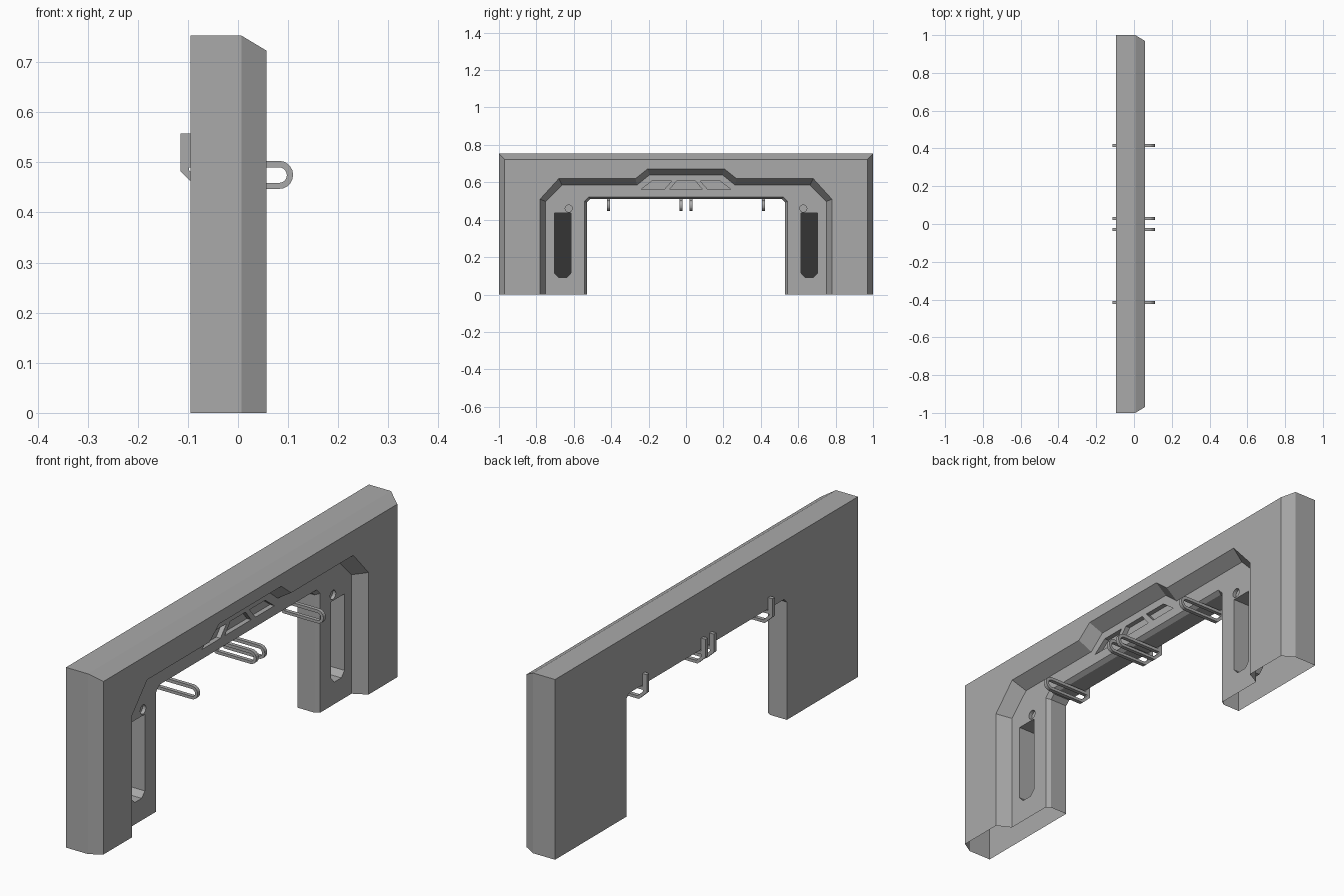
import bpy, bmesh, math

if "Cube" in bpy.data.objects:
    bpy.data.objects.remove(bpy.data.objects["Cube"])


def material(name, v):
    m = bpy.data.materials.new(name)
    m.diffuse_color = (v, v, v, 1)
    m.use_nodes = True
    m.node_tree.nodes["Principled BSDF"].inputs["Base Color"].default_value = m.diffuse_color
    return m


GREY = material("wall grey", 0.40)
DARK = material("dark grille", 0.036)


def link(name, mesh):
    ob = bpy.data.objects.new(name, mesh)
    bpy.context.collection.objects.link(ob)
    return ob


def loft(name, sections):
    """Solid through sections (x, [(y, z), ...]) that share a point count."""
    bm = bmesh.new()
    rings = [[bm.verts.new((x, y, z)) for y, z in pts] for x, pts in sections]
    n = len(rings[0])
    for a, b in zip(rings, rings[1:]):
        for i in range(n):
            j = (i + 1) % n
            bm.faces.new((a[i], a[j], b[j], b[i]))
    bm.faces.new(rings[0])
    bm.faces.new(rings[-1])
    bmesh.ops.recalc_face_normals(bm, faces=bm.faces)
    me = bpy.data.meshes.new(name)
    bm.to_mesh(me)
    bm.free()
    return link(name, me)


def sym(half):
    """Close a right-hand half outline by mirroring it in y."""
    return half + [(-y, z) for y, z in reversed(half)]


def flip(pts, s):
    return [(s * y, z) for y, z in pts]


BACK, SHOULDER, FRONT, RECESS, POCKET = -0.095, 0.007, 0.057, 0.0, -0.075

# Wall block with chamfered front edges
full = sym([(1, 0), (1, 0.753)])
small = sym([(0.97, 0), (0.97, 0.723)])
wall = loft("gate_wall", [(BACK, full), (SHOULDER, full), (FRONT, small)])

# Stepped recess around the doorway
outer = sym([(0.78, -0.05), (0.78, 0.51), (0.68, 0.62), (0.27, 0.62), (0.205, 0.672)])
inner = sym([(0.75, -0.05), (0.75, 0.497), (0.663, 0.585), (0.262, 0.585), (0.195, 0.64)])
cutters = [loft("recess_cutter", [(RECESS, inner), (FRONT, outer), (0.1, outer)])]

# Doorway with a bevelled front rim
door = sym([(0.53, -0.06), (0.53, 0.492), (0.512, 0.51)])
rim = sym([(0.542, -0.06), (0.542, 0.498), (0.518, 0.522)])
cutters.append(loft("door_cutter", [(-0.2, door), (-0.018, door), (RECESS, rim), (0.12, rim)]))

# Deep side slots and round holes
slot = [(0.615, 0.435), (0.703, 0.435), (0.703, 0.115), (0.682, 0.092),
        (0.636, 0.092), (0.615, 0.115)]
hole = [(0.627 + 0.019 * math.cos(a * math.pi / 8), 0.46 + 0.019 * math.sin(a * math.pi / 8))
        for a in range(16)]
side_panel = [(0.24, 0.562), (0.18, 0.608), (0.076, 0.608), (0.116, 0.562)]
for s in (-1, 1):
    for name, pts, depth in (("slot", slot, POCKET), ("hole", hole, -0.015),
                             ("panel", side_panel, -0.02)):
        p = flip(pts, s)
        cutters.append(loft(name + "_cutter", [(depth, p), (0.03, p)]))
# Middle panel above the doorway
mid = sym([(0.087, 0.562), (0.05, 0.608)])
cutters.append(loft("panel_cutter", [(-0.02, mid), (0.03, mid)]))

for c in cutters:
    c.hide_render = True
    mod = wall.modifiers.new(c.name, "BOOLEAN")
    mod.operation, mod.solver, mod.object = "DIFFERENCE", "EXACT", c

# Bake the cuts, open the underside, darken the slot backs
deps = bpy.context.evaluated_depsgraph_get()
me = bpy.data.meshes.new_from_object(wall.evaluated_get(deps))
wall.modifiers.clear()
wall.data = me
for c in cutters:
    bpy.data.objects.remove(c)
me.materials.clear()
me.materials.append(GREY)
me.materials.append(DARK)
bm = bmesh.new()
bm.from_mesh(me)
bmesh.ops.delete(bm, geom=[f for f in bm.faces if all(v.co.z < 1e-4 for v in f.verts)],
                 context="FACES_ONLY")
for f in bm.faces:
    f.smooth = False
    f.material_index = int(all(abs(v.co.x - POCKET) < 1e-3 for v in f.verts))
bm.to_mesh(me)
bm.free()


def arc(cx, cz, r, n=10):
    return [(cx + r * math.cos(t), cz + r * math.sin(t))
            for t in (math.pi * (i / n - 0.5) for i in range(n + 1))]


# Looped hooks under the lintel, with an upright tab behind the wall
ring = ([(-0.115, 0.558), (-0.115, 0.482), (-0.078, 0.447)] + arc(0.082, 0.475, 0.028)
        + [(-0.094, 0.503), (-0.094, 0.558)])
gap = [(-0.098, 0.49), (-0.098, 0.484), (-0.072, 0.459)] + arc(0.082, 0.4745, 0.0155)
for i, y in enumerate((-0.415, -0.028, 0.028, 0.415)):
    cu = bpy.data.curves.new("hook", "CURVE")
    cu.dimensions, cu.fill_mode, cu.extrude = "2D", "BOTH", 0.008
    for pts in (ring, gap):
        sp = cu.splines.new("POLY")
        sp.points.add(len(pts) - 1)
        for p, (x, z) in zip(sp.points, pts):
            p.co = (x, z, 0, 1)
        sp.use_cyclic_u = True
    tmp = link("hook_curve", cu)
    deps = bpy.context.evaluated_depsgraph_get()
    mesh = bpy.data.meshes.new_from_object(tmp.evaluated_get(deps))
    bpy.data.objects.remove(tmp)
    mesh.materials.clear()
    mesh.materials.append(GREY)
    for p in mesh.polygons:
        p.use_smooth = False
    hook = link("hook_%d" % (i + 1), mesh)
    hook.rotation_euler = (math.pi / 2, 0, 0)
    hook.location = (0, y, 0)
